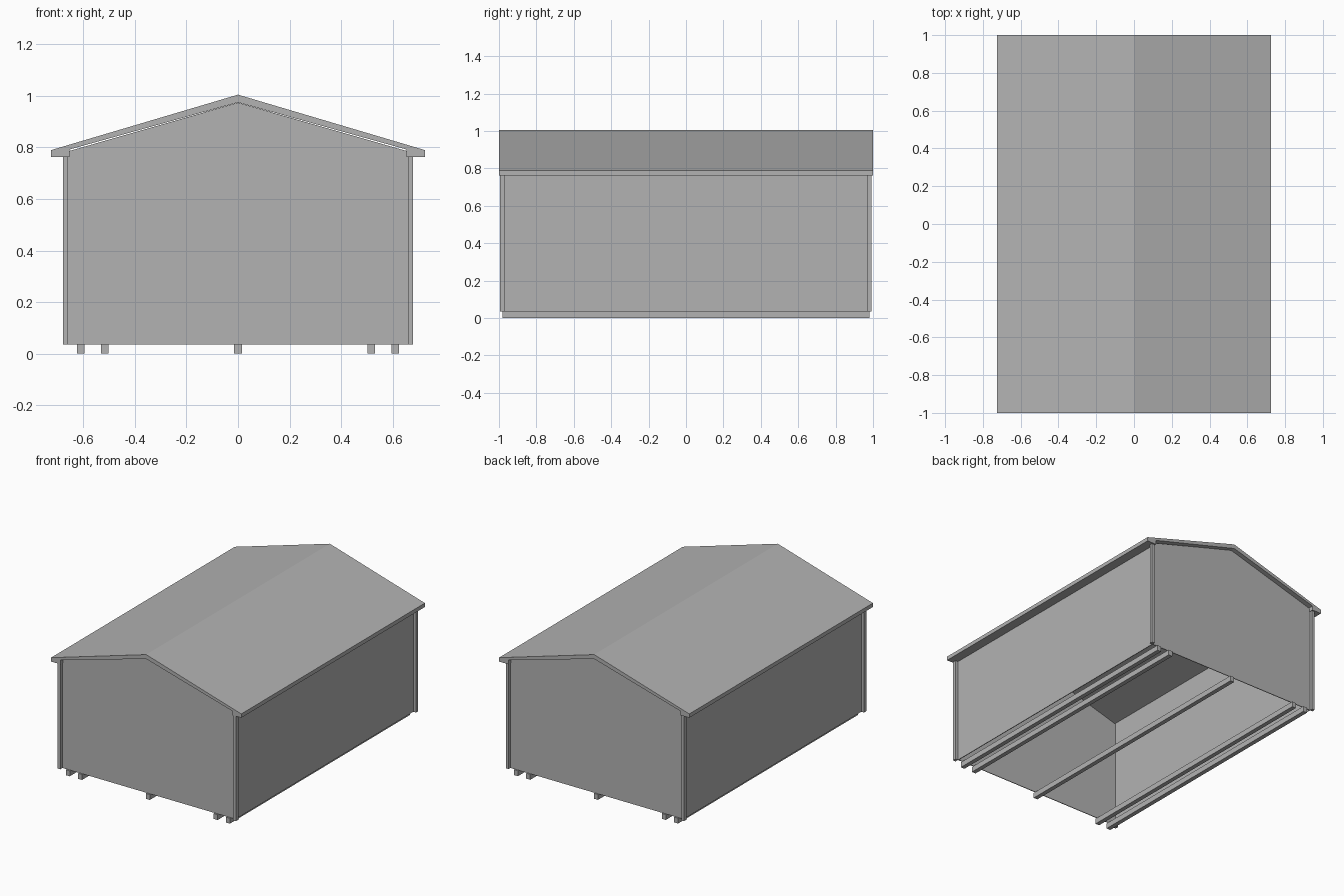
import bpy
import bmesh
from mathutils import Vector

default_cube = bpy.data.objects.get("Cube")
if default_cube:
    bpy.data.objects.remove(default_cube, do_unlink=True)

# One plain grey for the whole building
grey = bpy.data.materials.new("plain_grey")
grey.use_nodes = True
colour = (0.45, 0.45, 0.45, 1)
grey.diffuse_color = colour
grey.node_tree.nodes["Principled BSDF"].inputs["Base Color"].default_value = colour


def extrude_profile(name, profile, y0, y1):
    """Solid made by pushing an (x, z) outline from y0 to y1."""
    bm = bmesh.new()
    face = bm.faces.new([bm.verts.new((x, y0, z)) for x, z in profile])
    pushed = bmesh.ops.extrude_face_region(bm, geom=[face])["geom"]
    moved = [v for v in pushed if isinstance(v, bmesh.types.BMVert)]
    bmesh.ops.translate(bm, vec=Vector((0, y1 - y0, 0)), verts=moved)
    bmesh.ops.recalc_face_normals(bm, faces=bm.faces)
    mesh = bpy.data.meshes.new(name)
    bm.to_mesh(mesh)
    bm.free()
    mesh.materials.append(grey)
    obj = bpy.data.objects.new(name, mesh)
    bpy.context.collection.objects.link(obj)
    return obj


def box(name, x0, x1, y0, y1, z0, z1):
    return extrude_profile(name, [(x0, z0), (x1, z0), (x1, z1), (x0, z1)], y0, y1)


def mirrored(half):
    """Complete a half outline that starts and ends on the centre line."""
    return half + [(-x, z) for x, z in reversed(half) if x > 0]


BASE, EAVE = 0.036, 0.785
WALL_X, WALL_Y, THICK = 0.66, 0.97, 0.005

# Roof with boxed eaves along both sides
outer = [(0, 1.005), (0.725, 0.79), (0.725, 0.763), (0.655, 0.763), (0.655, 0.792), (0, 0.975)]
roof_outline = outer + [(-x, z) for x, z in reversed(outer[1:-1])]
extrude_profile("roof", roof_outline, -1, 1)

# Gable walls, open underneath
gable = mirrored([(0, 0.974), (WALL_X, EAVE), (WALL_X, BASE)])
extrude_profile("front_wall", gable, -WALL_Y, -WALL_Y + THICK)
extrude_profile("back_wall", gable, WALL_Y - THICK, WALL_Y)

# Side walls and corner trims
for side, sx in (("left", 1), ("right", -1)):
    xs = sorted((sx * WALL_X, sx * (WALL_X - THICK)))
    box(side + "_wall", *xs, -WALL_Y, WALL_Y, BASE, EAVE)
    xs = sorted((sx * (WALL_X - 0.001), sx * 0.68))
    for end, y0, y1 in (("front", -0.994, -0.968), ("back", 0.968, 0.991)):
        box(end + "_" + side + "_corner_trim", *xs, y0, y1, BASE, 0.775)

# Skids running the length of the base
for i, x in enumerate((-0.61, -0.517, 0, 0.517, 0.61)):
    box(f"skid_{i + 1}", x - 0.015, x + 0.015, -0.982, 0.98, 0, BASE + 0.001)
